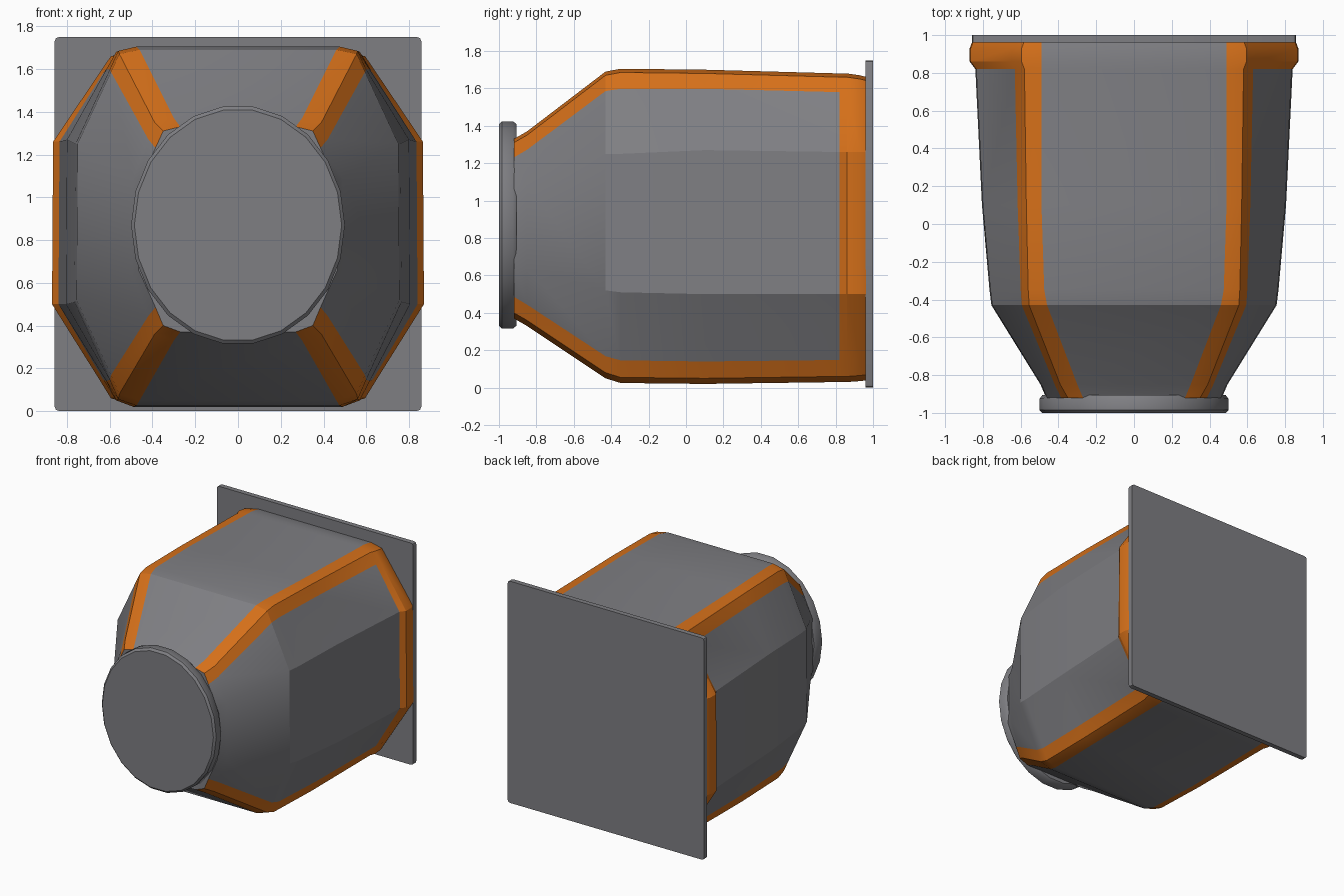
import bpy, bmesh, math

if "Cube" in bpy.data.objects:
    bpy.data.objects.remove(bpy.data.objects["Cube"])


def material(name, color):
    m = bpy.data.materials.new(name)
    m.diffuse_color = (*color, 1)
    m.use_nodes = True
    m.node_tree.nodes["Principled BSDF"].inputs["Base Color"].default_value = m.diffuse_color
    return m


GREY = material("metal grey", (0.21, 0.21, 0.225))
ORANGE = material("trim orange", (0.66, 0.16, 0.01))


def finish(name, bm, angle):
    bmesh.ops.recalc_face_normals(bm, faces=bm.faces)
    me = bpy.data.meshes.new(name)
    bm.to_mesh(me)
    bm.free()
    me.materials.append(GREY)
    me.materials.append(ORANGE)
    ob = bpy.data.objects.new(name, me)
    bpy.context.collection.objects.link(ob)
    bpy.ops.object.select_all(action='DESELECT')
    ob.select_set(True)
    bpy.context.view_layer.objects.active = ob
    bpy.ops.object.shade_smooth_by_angle(angle=math.radians(angle))
    return ob


# Octagonal housing stations:
# y, strip inner x, ridge x, side x, top z, side top z, side bottom z, bottom z, strip share of slope
STATIONS = [
    (-0.92, 0.27, 0.35, 0.46, 1.33, 1.07, 0.66, 0.37, 0.33),
    (-0.85, 0.30, 0.39, 0.49, 1.37, 1.09, 0.64, 0.33, 0.30),
    (-0.43, 0.46, 0.555, 0.75, 1.69, 1.25, 0.52, 0.05, 0.20),
    (-0.35, 0.475, 0.56, 0.76, 1.705, 1.25, 0.51, 0.025, 0.20),
    (0.10, 0.49, 0.57, 0.80, 1.70, 1.27, 0.50, 0.02, 0.20),
    (0.82, 0.49, 0.58, 0.835, 1.68, 1.26, 0.50, 0.03, 0.20),
    (0.86, 0.49, 0.595, 0.865, 1.68, 1.26, 0.50, 0.03, 0.20),
    (0.93, 0.49, 0.595, 0.865, 1.67, 1.26, 0.50, 0.035, 0.20),
    (0.97, 0.49, 0.58, 0.85, 1.66, 1.26, 0.50, 0.04, 0.20),
]
BAND_START = 5


def section(y, xi, xr, xs, zt, zst, zsb, zb, t):
    rt, rb = zt - 0.02, zb + 0.03
    xd = xr + (xs - xr) * t
    half = [(xi, zt), (xr, rt), (xd, rt + (zst - rt) * t), (xs, zst),
            (xs + 0.005, zsb), (xd, rb + (zsb - rb) * t), (xr, rb), (xi, zb)]
    return [(x, y, z) for x, z in half] + [(-x, y, z) for x, z in reversed(half)]


bm = bmesh.new()
rings = [[bm.verts.new(p) for p in section(*s)] for s in STATIONS]
n = len(rings[0])
STRIPS = {0, 1, 5, 6, 8, 9, 13, 14}
FLAT = {7, 15}                       # top and bottom panels
for i, (a, b) in enumerate(zip(rings, rings[1:])):
    for j in range(n):
        k = (j + 1) % n
        f = bm.faces.new((a[j], a[k], b[k], b[j]))
        # Orange along the ridges and around the rear band
        f.material_index = int(j in STRIPS or (i >= BAND_START and j not in FLAT))
bm.faces.new(rings[0])
bm.faces.new(rings[-1])
finish("housing", bm, 24)

# Oval front cap, slightly rounded at the rims
bm = bmesh.new()
rings = []
for y, s in ((-1.0, 0.97), (-0.985, 1.0), (-0.925, 1.0), (-0.905, 0.97)):
    rings.append([bm.verts.new((0.5 * s * math.cos(a), y, 0.87 + 0.56 * s * math.sin(a)))
                  for a in (math.tau * k / 22 for k in range(22))])
for a, b in zip(rings, rings[1:]):
    for j in range(22):
        k = (j + 1) % 22
        bm.faces.new((a[j], a[k], b[k], b[j]))
bm.faces.new(rings[0])
bm.faces.new(rings[-1])
finish("front_cap", bm, 40)

# Square mounting plate at the rear
bm = bmesh.new()
bmesh.ops.create_cube(bm, size=1)
for v in bm.verts:
    v.co = (v.co.x * 1.715, 0.98 + v.co.y * 0.04, 0.875 + v.co.z * 1.75)
upright = [e for e in bm.edges if abs(e.verts[0].co.y - e.verts[1].co.y) > 0.01]
bmesh.ops.bevel(bm, geom=upright, offset=0.02, segments=2, profile=0.5, affect='EDGES')
finish("back_plate", bm, 30)
